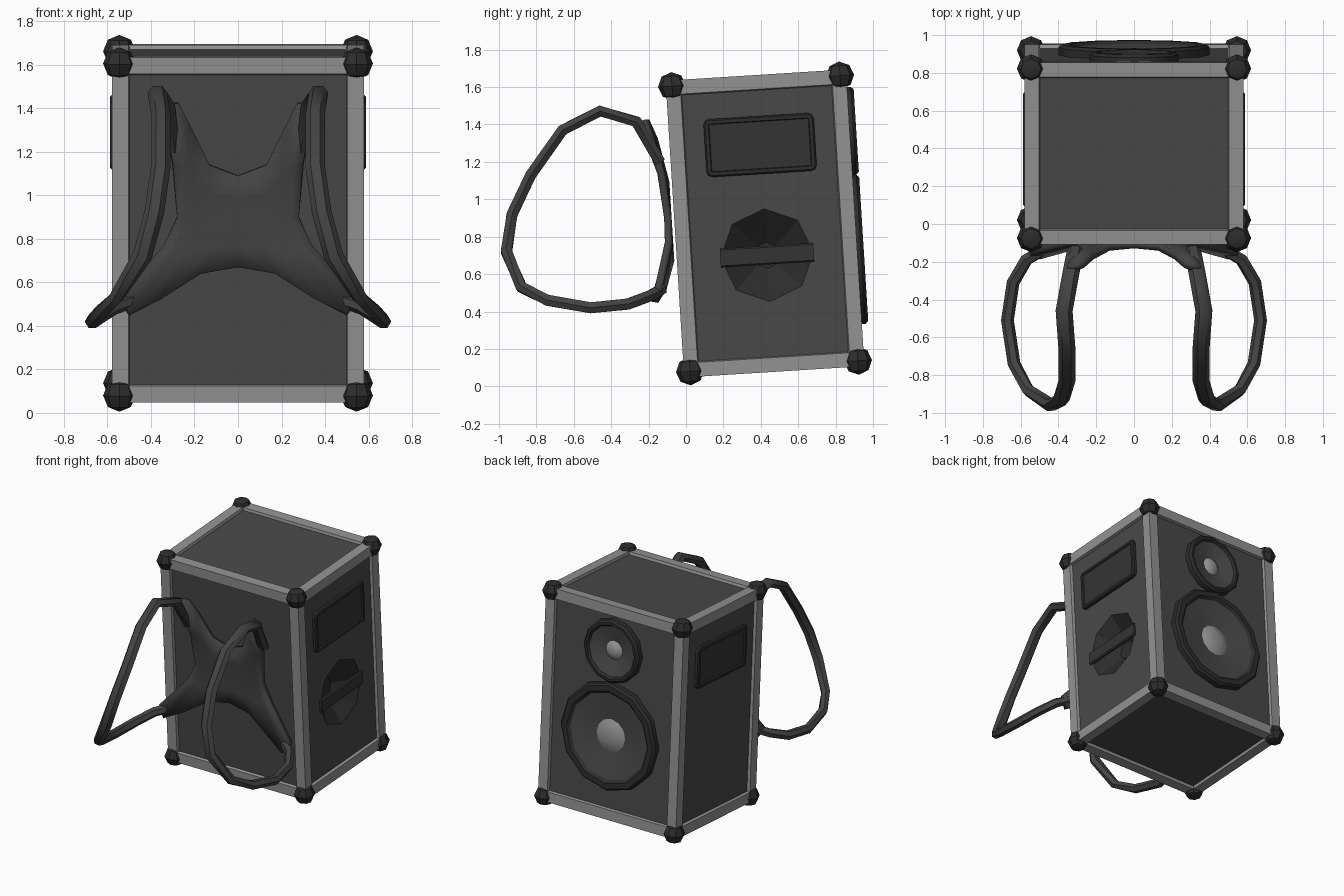
import bpy, bmesh, math
from mathutils import Matrix, Vector

if "Cube" in bpy.data.objects:
    bpy.data.objects.remove(bpy.data.objects["Cube"])

HX, HY, HZ = 0.58, 0.483, 0.795          # cabinet half sizes
TILT = Matrix.Translation((0, 0.4225, 0.871)) @ Matrix.Rotation(math.radians(3.6), 4, 'X')


def material(name, v):
    m = bpy.data.materials.new(name)
    m.diffuse_color = (v, v, v, 1)
    m.use_nodes = True
    m.node_tree.nodes["Principled BSDF"].inputs["Base Color"].default_value = m.diffuse_color
    return m


FRAME = material("light grey frame", 0.29)
PANEL = material("dark grey panel", 0.066)
BLACK = material("black plastic", 0.026)
INSET = material("soft black", 0.034)
STRAP = material("strap grey", 0.056)
CAP = material("dust cap grey", 0.30)


def finish(name, bm, mats, matrix=None, smooth=None):
    """Turn a bmesh into a named object."""
    bmesh.ops.recalc_face_normals(bm, faces=bm.faces)
    me = bpy.data.meshes.new(name)
    bm.to_mesh(me)
    bm.free()
    for m in mats:
        me.materials.append(m)
    ob = bpy.data.objects.new(name, me)
    bpy.context.collection.objects.link(ob)
    if matrix is not None:
        ob.matrix_world = matrix
    if smooth:
        bpy.ops.object.select_all(action='DESELECT')
        ob.select_set(True)
        bpy.context.view_layer.objects.active = ob
        bpy.ops.object.shade_smooth_by_angle(angle=math.radians(smooth))
    return ob


def box_bm(size):
    bm = bmesh.new()
    bmesh.ops.create_cube(bm, size=1)
    bmesh.ops.scale(bm, vec=size, verts=bm.verts)
    return bm


# Cabinet: frame border with a recessed panel on all six sides
bm = box_bm((2 * HX, 2 * HY, 2 * HZ))
sides = list(bm.faces)
bmesh.ops.inset_individual(bm, faces=sides, thickness=0.108)
bmesh.ops.inset_individual(bm, faces=sides, thickness=0.008, depth=-0.02)
for f in sides:
    f.material_index = 1
cabinet = finish("cabinet", bm, [FRAME, PANEL, BLACK], TILT)

# Octagonal handle bowl sunk into the right side
bm = bmesh.new()
bmesh.ops.create_cone(bm, cap_ends=True, segments=8, radius1=0.07, radius2=0.29, depth=0.16)
cutter = finish("handle_bowl_cutter", bm, [BLACK],
                TILT @ Matrix.Translation((HX - 0.07, 0, -0.17)) @ Matrix.Rotation(math.pi / 2, 4, 'Y'))
cutter.hide_render = True
cutter.hide_viewport = True
mod = cabinet.modifiers.new("bowl", 'BOOLEAN')
mod.operation = 'DIFFERENCE'
mod.solver = 'EXACT'
mod.material_mode = 'TRANSFER'
mod.object = cutter

# Grip bar across the bowl
bm = box_bm((0.03, 0.5, 0.1))
bmesh.ops.bevel(bm, geom=[e for e in bm.edges if abs(e.verts[0].co.y - e.verts[1].co.y) > 0.1],
                offset=0.008, segments=1, affect='EDGES')
finish("handle_bar", bm, [INSET], TILT @ Matrix.Translation((HX - 0.02, 0, -0.17)))

# Control plates on both sides, with a sunken face
for s, side in ((1, "right"), (-1, "left")):
    bm = box_bm((0.05, 0.59, 0.31))
    bmesh.ops.bevel(bm, geom=[e for e in bm.edges if abs(e.verts[0].co.x - e.verts[1].co.x) > 0.01],
                    offset=0.03, segments=2, profile=0.5, affect='EDGES')
    bm.normal_update()
    outer = [f for f in bm.faces if f.normal.x * s > 0.9]
    bmesh.ops.inset_individual(bm, faces=outer, thickness=0.008, depth=0.008)
    bmesh.ops.inset_individual(bm, faces=outer, thickness=0.018)
    bmesh.ops.inset_individual(bm, faces=outer, thickness=0.004, depth=-0.01)
    for f in outer:
        f.material_index = 1
    finish(side + "_control_plate", bm, [BLACK, INSET],
           TILT @ Matrix.Translation((s * (HX - 0.025), 0, 0.42)))


# Loudspeakers on the back: rim, cone and domed cap turned from one profile
def speaker(name, r, z, n):
    profile = [(r, -0.03), (r, 0.02), (r - 0.015, 0.035), (r * 0.86, 0.035), (r * 0.81, 0.018),
               (r * 0.3, -0.012), (r * 0.2, 0.006), (r * 0.1, 0.013)]
    bm = bmesh.new()
    rings = []
    for pr, h in profile:
        rings.append([bm.verts.new((pr * math.cos(a), HY + h, z + pr * math.sin(a)))
                      for a in (2 * math.pi * i / n for i in range(n))])
    for k in range(len(rings) - 1):
        for i in range(n):
            j = (i + 1) % n
            f = bm.faces.new((rings[k][i], rings[k][j], rings[k + 1][j], rings[k + 1][i]))
            f.material_index = 0 if k < 4 else (1 if k == 4 else 2)
    bm.faces.new(rings[-1]).material_index = 2
    finish(name, bm, [BLACK, PANEL, CAP], TILT, 32)


speaker("woofer", 0.40, -0.17, 12)
speaker("tweeter", 0.235, 0.465, 12)

# Corner bumpers
for x in (-1, 1):
    for y in (-1, 1):
        for z in (-1, 1):
            bm = bmesh.new()
            bmesh.ops.create_uvsphere(bm, u_segments=8, v_segments=4, radius=0.075)
            finish("corner_bumper", bm, [BLACK],
                   TILT @ Matrix.Translation((x * 0.545, y * 0.45, z * 0.764)), 40)

# Harness back pad: X-shaped sheet, half built then mirrored
ROWS = [
    [(0, 1.09), (.13, 1.14), (.22, 1.32), (.27, 1.42), (.35, 1.42)],
    [(0, .99), (.11, 1.0), (.19, 1.08), (.245, 1.13), (.30, 1.14)],
    [(0, .88), (.10, .88), (.18, .88), (.24, .89), (.28, .90)],
    [(0, .77), (.12, .76), (.23, .74), (.29, .75), (.34, .77)],
    [(0, .67), (.17, .64), (.36, .52), (.50, .45), (.55, .53)],
]


def pad_y(x, z):
    front = -0.06 - 0.063 * (z - 0.871)
    return front - 0.035 - 0.11 * ((z - 0.88) / 0.54) ** 2 * x / 0.35


bm = bmesh.new()
grid = [[bm.verts.new((x, pad_y(x, z), z)) for x, z in row] for row in ROWS]
for a, b in zip(grid, grid[1:]):
    for i in range(4):
        bm.faces.new((a[i], b[i], b[i + 1], a[i + 1]))
pad = finish("harness_pad", bm, [STRAP], smooth=50)
m = pad.modifiers.new("mirror", 'MIRROR')
m.use_clip = True
m = pad.modifiers.new("thickness", 'SOLIDIFY')
m.thickness = 0.04
m.offset = 0

# Shoulder straps: flat six-sided section swept along a loop, mirrored
PATH = [(.31, -.14, 1.20), (.335, -.265, 1.415), (.37, -.46, 1.472), (.355, -.66, 1.37),
        (.355, -.83, 1.13), (.385, -.93, .92), (.44, -.96, .72), (.56, -.88, .53), (.635, -.74, .46),
        (.67, -.51, .42), (.64, -.31, .44), (.57, -.19, .485), (.47, -.13, .52)]
pts = [Vector(p) for p in PATH]
bm = bmesh.new()
rings = []
for i, p in enumerate(pts):
    t = (pts[min(i + 1, len(pts) - 1)] - pts[max(i - 1, 0)]).normalized()
    w = Vector((1, 0, 0))
    w = (w - t * w.dot(t)).normalized()
    n = t.cross(w)
    half = 0.045 if i < 7 else 0.034
    rings.append([bm.verts.new(p + w * half * math.cos(a) + n * 0.034 * math.sin(a))
                  for a in (math.pi / 3 * k for k in range(6))])
for a, b in zip(rings, rings[1:]):
    for k in range(6):
        j = (k + 1) % 6
        bm.faces.new((a[k], a[j], b[j], b[k]))
bm.faces.new(rings[0])
bm.faces.new(rings[-1])
straps = finish("shoulder_straps", bm, [STRAP], smooth=50)
straps.modifiers.new("mirror", 'MIRROR')
